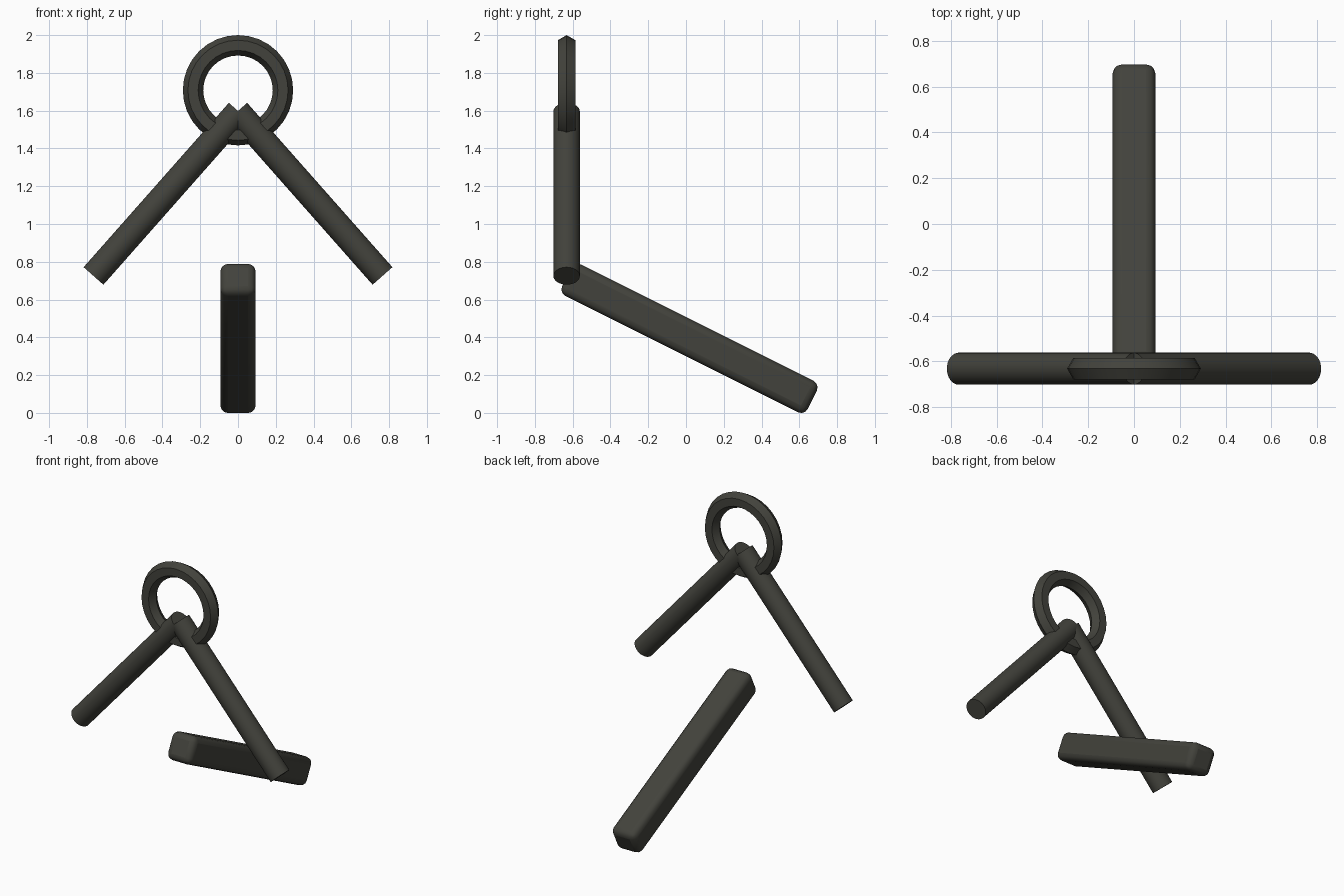
import bpy, math
from mathutils import Vector

cube = bpy.data.objects.get("Cube")
if cube:
    bpy.data.objects.remove(cube, do_unlink=True)

metal = bpy.data.materials.new("dark_olive_metal")
metal.use_nodes = True
COLOUR = (0.055, 0.055, 0.045, 1)
metal.diffuse_color = COLOUR
metal.node_tree.nodes["Principled BSDF"].inputs["Base Color"].default_value = COLOUR

FRONT_Y = -0.632


def finish(name, angle=30):
    ob = bpy.context.object
    ob.name = name
    ob.data.materials.append(metal)
    bpy.ops.object.shade_smooth_by_angle(angle=math.radians(angle))
    return ob


def rod(name, start, end, radius):
    start, end = Vector(start), Vector(end)
    axis = end - start
    bpy.ops.mesh.primitive_cylinder_add(
        vertices=32, radius=radius, depth=axis.length, location=(start + end) / 2,
        rotation=axis.to_track_quat('Z', 'Y').to_euler())
    return finish(name)


# Hexagonal-section ring standing upright
bpy.ops.mesh.primitive_torus_add(
    major_segments=32, minor_segments=6, major_radius=0.238, minor_radius=0.054,
    location=(0, FRONT_Y, 1.708), rotation=(math.pi / 2, 0, 0))
finish("ring")

# Two splayed rods meeting at the foot of the ring
for side, name in ((1, "left_rod"), (-1, "right_rod")):
    rod(name, (side * 0.765, FRONT_Y, 0.725), (-side * 0.004, FRONT_Y, 1.595), 0.07)

# Rounded bar sloping down to the back
bpy.ops.mesh.primitive_cube_add(
    size=1, location=(0, 0.0185, 0.394), rotation=(-math.atan(0.5), 0, 0))
bar = bpy.context.object
bar.scale = (0.187, 1.454, 0.186)
bpy.ops.object.transform_apply(location=False, rotation=False, scale=True)
bevel = bar.modifiers.new("rounded_edges", 'BEVEL')
bevel.width = 0.04
bevel.segments = 3
finish("sloping_bar")
